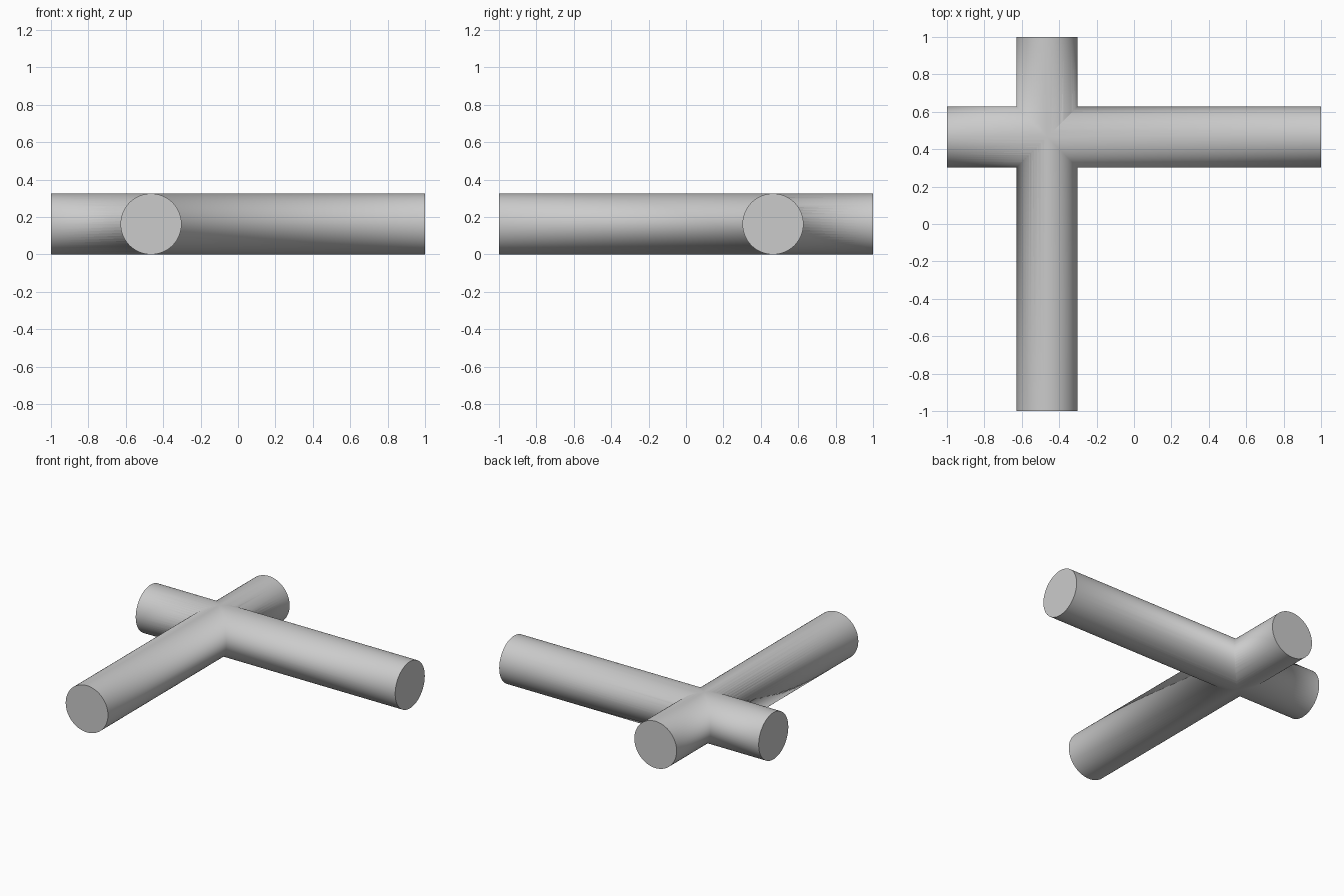
import bpy
from math import pi

cube = bpy.data.objects.get("Cube")
if cube:
    bpy.data.objects.remove(cube, do_unlink=True)

RADIUS = 0.163
OFFSET = 0.465

grey = bpy.data.materials.new("light_grey")
grey.use_nodes = True
colour = (0.6, 0.6, 0.6, 1)
grey.diffuse_color = colour
grey.node_tree.nodes["Principled BSDF"].inputs["Base Color"].default_value = colour


def bar(name, location, rotation):
    """Round bar two units long, lying flat."""
    bpy.ops.mesh.primitive_cylinder_add(
        vertices=64, radius=RADIUS, depth=2, location=location, rotation=rotation)
    obj = bpy.context.object
    obj.name = name
    obj.data.materials.append(grey)
    bpy.ops.object.transform_apply(location=True, rotation=True, scale=True)
    return obj


# Two equal bars crossing off centre
cross_bar = bar("cross_bar", (0, OFFSET, RADIUS), (0, pi / 2, 0))
long_bar = bar("crossed_bars", (-OFFSET, 0, RADIUS), (pi / 2, 0, 0))

# Merge them into one solid
union = long_bar.modifiers.new("union", 'BOOLEAN')
union.operation = 'UNION'
union.solver = 'EXACT'
union.object = cross_bar
bpy.context.view_layer.objects.active = long_bar
bpy.ops.object.modifier_apply(modifier=union.name)
bpy.data.objects.remove(cross_bar, do_unlink=True)

# Smooth sides that blend at the crossing, flat end caps
for face in long_bar.data.polygons:
    c = face.center
    face.use_smooth = max(abs(c.x), abs(c.y)) < 0.999
